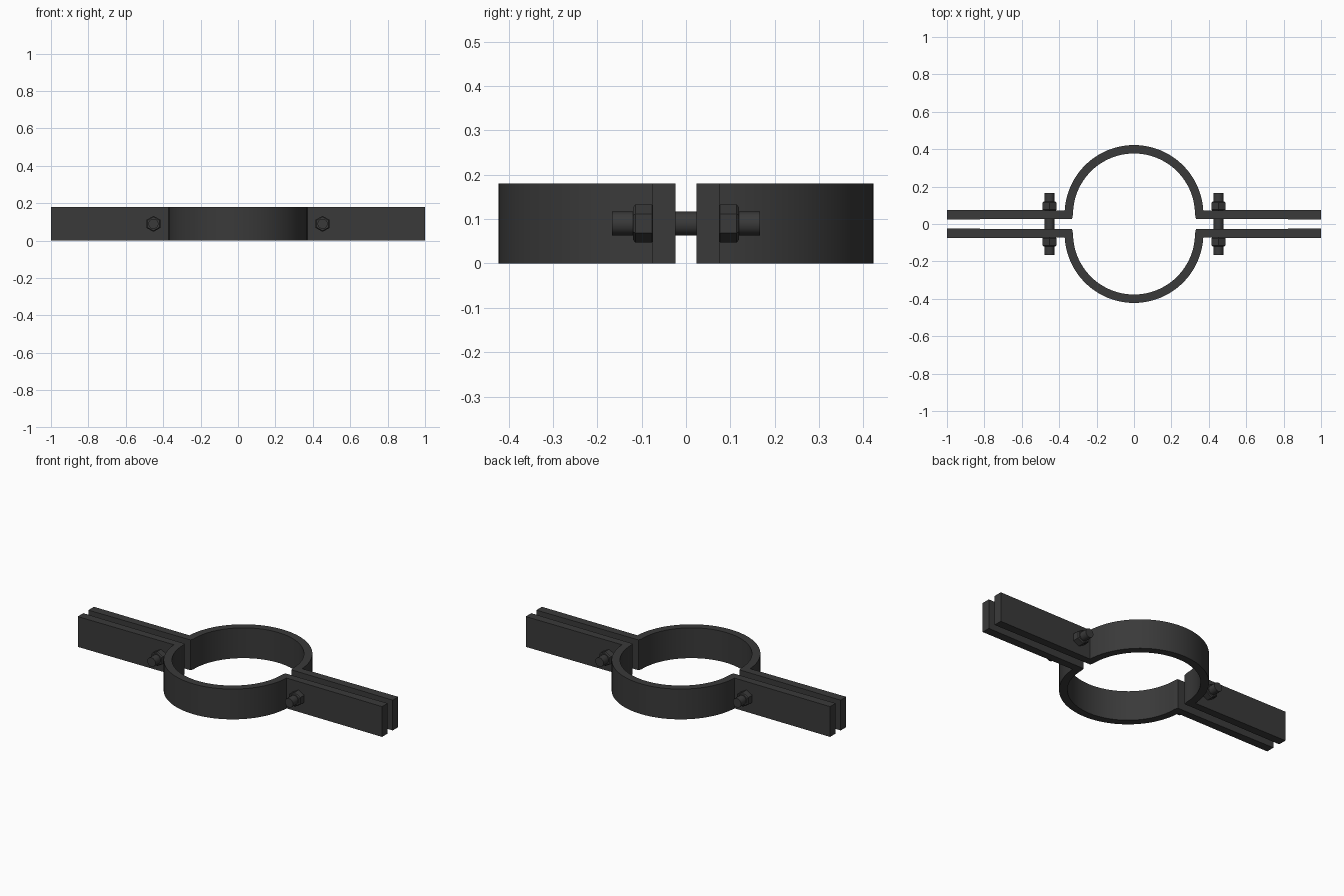
import bpy, bmesh, math
from mathutils import Matrix, Vector

if "Cube" in bpy.data.objects:
    bpy.data.objects.remove(bpy.data.objects["Cube"])

H = 0.18                    # band height
R_OUT, R_IN = 0.371, 0.326  # half ring radii
CY = 0.051                  # half ring centre offset
BOLT_X = 0.452

steel = bpy.data.materials.new("dark_grey_steel")
steel.diffuse_color = (0.042, 0.042, 0.042, 1)
steel.use_nodes = True
steel.node_tree.nodes["Principled BSDF"].inputs["Base Color"].default_value = steel.diffuse_color


def finish(bm, name, angle=30):
    bmesh.ops.recalc_face_normals(bm, faces=bm.faces)
    mesh = bpy.data.meshes.new(name)
    bm.to_mesh(mesh)
    bm.free()
    mesh.materials.append(steel)
    ob = bpy.data.objects.new(name, mesh)
    bpy.context.collection.objects.link(ob)
    bpy.ops.object.select_all(action='DESELECT')
    ob.select_set(True)
    bpy.context.view_layer.objects.active = ob
    bpy.ops.object.shade_smooth_by_angle(angle=math.radians(angle))
    return ob


def arc(r, a0, a1, n=48):
    return [(r * math.cos(a0 + (a1 - a0) * i / n),
             CY + r * math.sin(a0 + (a1 - a0) * i / n)) for i in range(n + 1)]


def clamp_half(name, side):
    # half ring with two slightly flared arms, as one extruded outline
    a = math.asin((0.073 - CY) / R_OUT)
    outline = [(1, 0.024), (1, 0.076)]
    outline += arc(R_OUT, a, math.pi - a)
    outline += [(-1, 0.076), (-1, 0.024), (-0.62, 0.027), (-0.331, 0.028)]
    outline += arc(R_IN, math.pi, 0)
    outline += [(0.331, 0.028), (0.62, 0.027)]
    bm = bmesh.new()
    face = bm.faces.new([bm.verts.new((x, y * side, 0)) for x, y in outline])
    top = bmesh.ops.extrude_face_region(bm, geom=[face])["geom"]
    bmesh.ops.translate(bm, vec=Vector((0, 0, H)),
                        verts=[g for g in top if isinstance(g, bmesh.types.BMVert)])
    finish(bm, name)


def rod(name, x, y0, y1, r, sides, bevel=0):
    # prism along y, with corners pointing up
    bm = bmesh.new()
    mat = (Matrix.Translation((x, (y0 + y1) / 2, H / 2))
           @ Matrix.Rotation(math.pi / 2, 4, 'X'))
    bmesh.ops.create_cone(bm, cap_ends=True, segments=sides, radius1=r,
                          radius2=r, depth=abs(y1 - y0), matrix=mat)
    if bevel:
        rims = [e for e in bm.edges
                if abs(e.verts[0].co.y - e.verts[1].co.y) < 1e-5]
        bmesh.ops.bevel(bm, geom=rims, offset=bevel, segments=1, affect='EDGES')
    finish(bm, name)


clamp_half("back_clamp_half", 1)
clamp_half("front_clamp_half", -1)

# bolts through the arms with a hexagonal nut at each end
for label, sx in (("left", -1), ("right", 1)):
    rod(label + "_bolt", sx * BOLT_X, -0.167, 0.167, 0.027, 16)
    for end, sy in (("front", -1), ("back", 1)):
        rod(f"{label}_{end}_nut", sx * BOLT_X, sy * 0.072, sy * 0.119,
            0.043, 6, 0.005)
